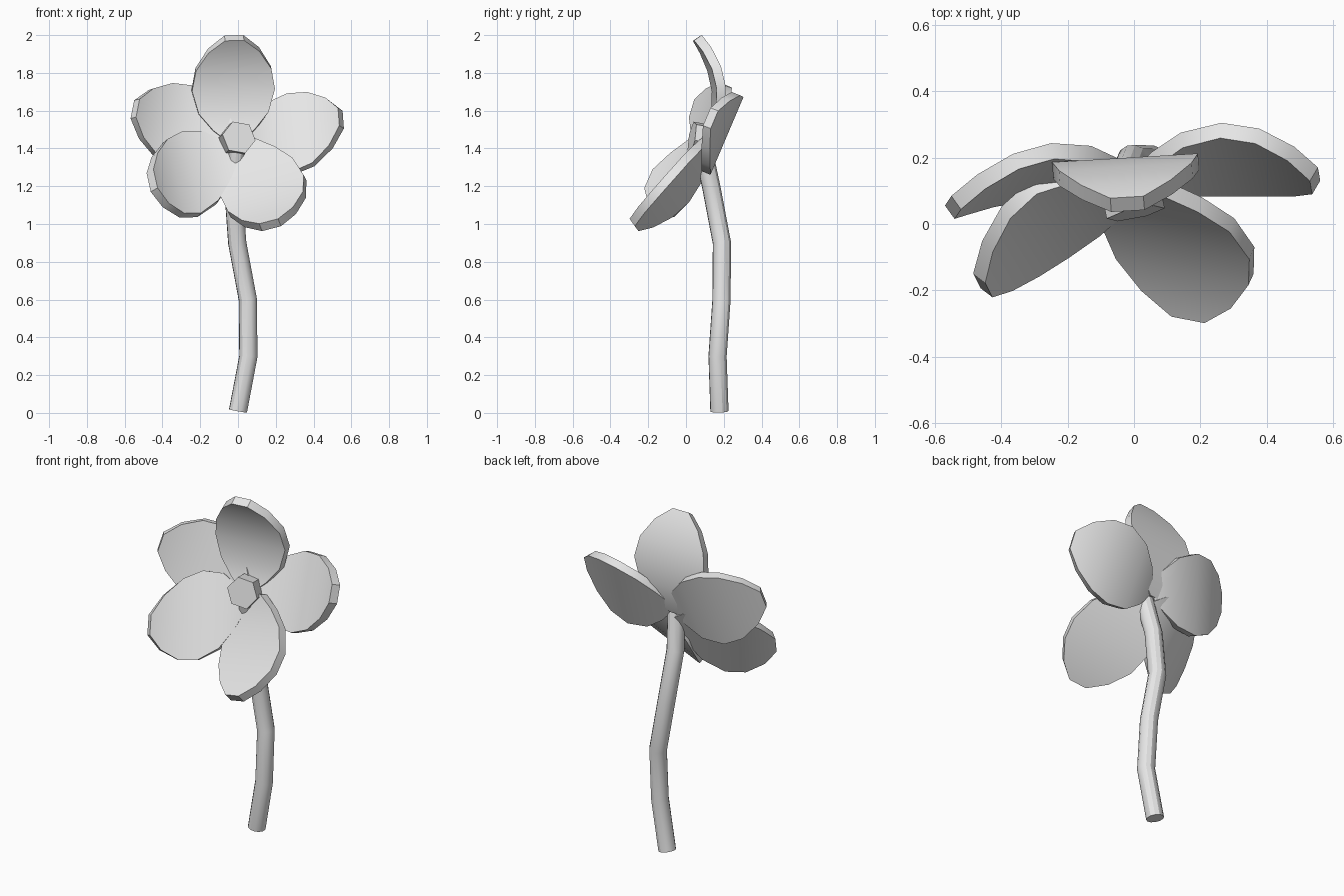
import bpy
import bmesh
from mathutils import Matrix, Vector

cube = bpy.data.objects.get("Cube")
if cube:
    bpy.data.objects.remove(cube, do_unlink=True)

GREY = (0.8, 0.8, 0.8, 1.0)
grey = bpy.data.materials.new("light_grey")
grey.use_nodes = True
grey.diffuse_color = GREY
grey.node_tree.nodes["Principled BSDF"].inputs["Base Color"].default_value = GREY


def activate(obj):
    bpy.ops.object.select_all(action="DESELECT")
    obj.select_set(True)
    bpy.context.view_layer.objects.active = obj


def add_object(name, bm):
    bmesh.ops.recalc_face_normals(bm, faces=bm.faces)
    mesh = bpy.data.meshes.new(name)
    bm.to_mesh(mesh)
    bm.free()
    mesh.materials.append(grey)
    obj = bpy.data.objects.new(name, mesh)
    bpy.context.collection.objects.link(obj)
    return obj


# Petal outline: (position along the petal, half width)
OUTLINE = [(0, 0.025), (0.12, 0.11), (0.28, 0.185), (0.5, 0.22),
           (0.7, 0.2), (0.88, 0.135), (1, 0.05)]


def petal(name, base, tip, across, sag, scale=1.0):
    """Rounded plate from base to tip, bowed backwards along its length."""
    base, tip = Vector(base), Vector(tip)
    across = Vector(across).normalized()
    back = (tip - base).cross(across).normalized()
    if back.y < 0:
        back.negate()
    bm = bmesh.new()
    rows = []
    for t, half in OUTLINE:
        mid = base.lerp(tip, t) + back * sag * 4 * t * (1 - t)
        rows.append([bm.verts.new(mid + across * half * scale * side) for side in (-1, 1)])
    for a, b in zip(rows, rows[1:]):
        bm.faces.new((a[0], a[1], b[1], b[0]))
    obj = add_object(name, bm)
    activate(obj)
    solid = obj.modifiers.new("thickness", "SOLIDIFY")
    solid.thickness = 0.05
    solid.offset = 0
    bpy.ops.object.modifier_apply(modifier=solid.name)
    bpy.ops.object.shade_smooth_by_angle()


# Five petals
petal("top_petal", (-0.02, 0.12, 1.42), (-0.02, 0.06, 1.985), (1, 0.06, 0.03), 0.085)
petal("upper_left_petal", (0, 0.12, 1.45), (0.545, 0.13, 1.56), (-0.03, 0.17, 0.4), 0.075, 1.02)
petal("upper_right_petal", (0, 0.12, 1.46), (-0.545, 0.05, 1.61), (0.08, 0.12, 0.4), 0.075, 1.02)
petal("lower_right_petal", (0, 0.1, 1.36), (-0.455, -0.185, 1.23), (-0.1, 0.2, 0.45), 0.07, 1.1)
petal("lower_left_petal", (0.07, 0.11, 1.44), (0.17, -0.275, 0.995), (0.46, -0.09, 0.12), 0.05, 1.05)

# Six-sided flower centre
bm = bmesh.new()
bmesh.ops.create_cone(bm, cap_ends=True, segments=6, radius1=0.09, radius2=0.09, depth=0.1,
                      matrix=Matrix.Rotation(0.35, 4, "Z"))
centre = add_object("flower_centre", bm)
centre.rotation_euler = Vector((0.2, -0.95, 0.17)).to_track_quat("Z", "Y").to_euler()
centre.location = (-0.005, 0.08, 1.45)

# Bent stem
path = [(0, 0.177, 0.01), (0.055, 0.167, 0.3), (0.052, 0.188, 0.6),
        (-0.004, 0.19, 0.9), (-0.025, 0.135, 1.19), (0, 0.09, 1.4)]
curve = bpy.data.curves.new("stem", "CURVE")
curve.dimensions = "3D"
curve.bevel_depth = 0.049
curve.bevel_resolution = 4
curve.use_fill_caps = True
spline = curve.splines.new("POLY")
spline.points.add(len(path) - 1)
for point, co in zip(spline.points, path):
    point.co = (*co, 1)
curve.materials.append(grey)
stem = bpy.data.objects.new("stem", curve)
bpy.context.collection.objects.link(stem)
activate(stem)
bpy.ops.object.convert(target="MESH")
bpy.ops.object.shade_smooth_by_angle()
